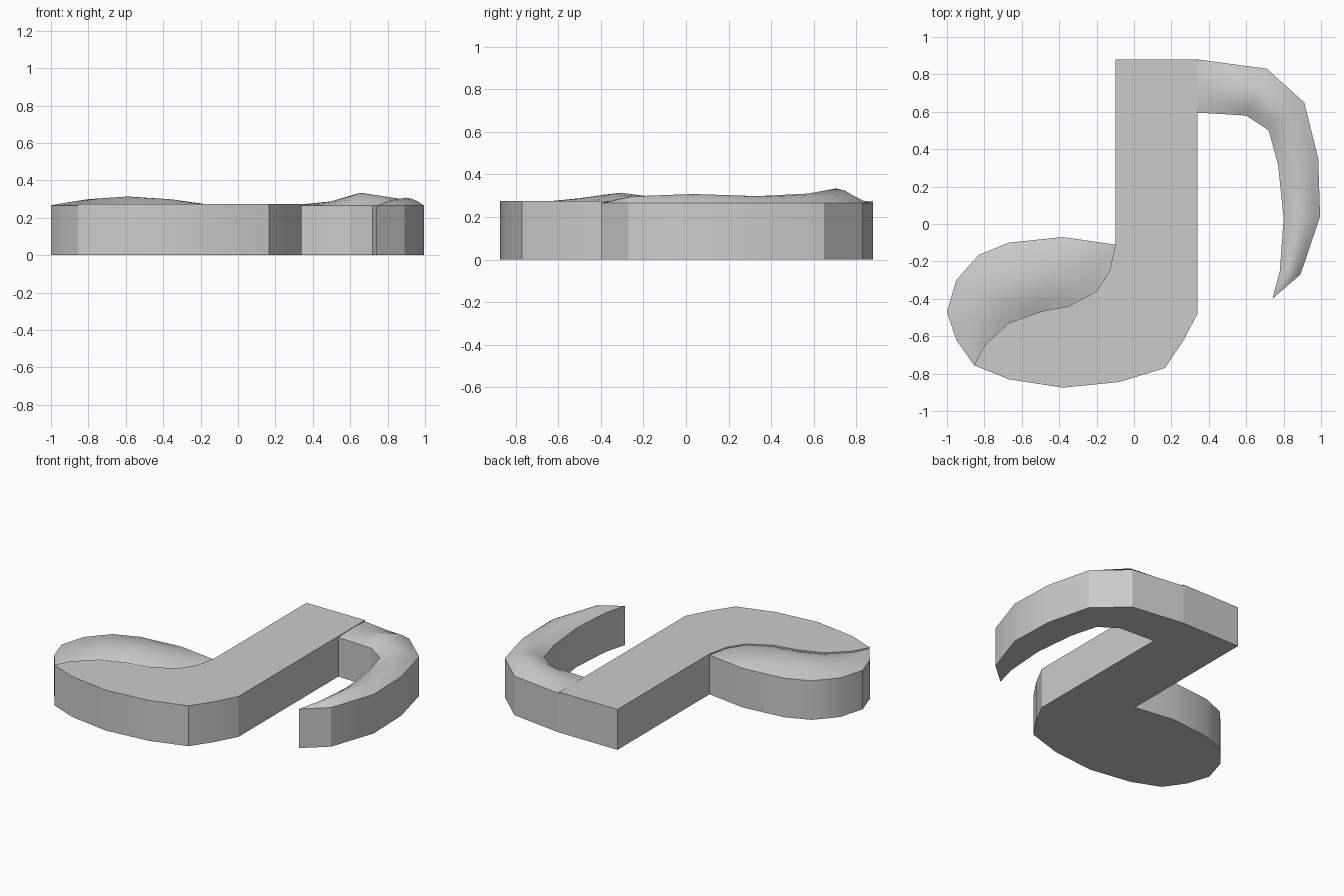
import bpy, bmesh, math

if "Cube" in bpy.data.objects:
    bpy.data.objects.remove(bpy.data.objects["Cube"])

EDGE_Z, PLATE_Z = 0.266, 0.275   # rim height of carved parts, height of flat plate


def finish(name, bm):
    bmesh.ops.remove_doubles(bm, verts=bm.verts, dist=0.0005)
    bmesh.ops.recalc_face_normals(bm, faces=bm.faces)
    me = bpy.data.meshes.new(name)
    bm.to_mesh(me)
    bm.free()
    ob = bpy.data.objects.new(name, me)
    bpy.context.collection.objects.link(ob)
    bpy.ops.object.select_all(action='DESELECT')
    ob.select_set(True)
    bpy.context.view_layer.objects.active = ob
    bpy.ops.object.shade_smooth_by_angle(angle=math.radians(28))
    return ob


def add_face(bm, pts):
    clean = [p for i, p in enumerate(pts) if p != pts[i - 1]]
    if len(clean) > 2:
        bm.faces.new([bm.verts.new(p) for p in clean])


def carved_part(name, outer, inner, peaks, skew, inner_wall, n=6):
    """Prism between two rails with a softly domed top."""
    bm = bmesh.new()

    def top(i, k):
        t = k / n
        (ax, ay), (bx, by) = outer[i], inner[i]
        s = math.sin(math.pi * t ** skew)
        z = EDGE_Z + (peaks[i] - EDGE_Z) * max(s, 0)
        return (ax + (bx - ax) * t, ay + (by - ay) * t, z)

    for i in range(len(outer) - 1):
        for k in range(n):
            add_face(bm, [top(i, k), top(i + 1, k), top(i + 1, k + 1), top(i, k + 1)])
        a, b, c, d = outer[i], outer[i + 1], inner[i + 1], inner[i]
        add_face(bm, [(*p, 0) for p in (a, d, c, b)])
        add_face(bm, [(*a, 0), (*b, 0), (*b, EDGE_Z), (*a, EDGE_Z)])
        if inner_wall:
            add_face(bm, [(*d, 0), (*d, EDGE_Z), (*c, EDGE_Z), (*c, 0)])
    return finish(name, bm)


# Curved seam between flat plate and carved head
seam = [(-.855, -.755), (-.80, -.65), (-.67, -.53), (-.50, -.468),
        (-.35, -.44), (-.20, -.36), (-.13, -.25), (-.10, -.11)]

# Flat plate: stem and lower half of the head
plate = seam + [(-.10, .88), (.34, .88), (.34, .595), (.34, -.48), (.26, -.63),
                (.165, -.77), (-.08, -.845), (-.38, -.875), (-.67, -.83)]
shared = set(range(len(seam) - 1)) | {len(seam) + 1}   # edges touching carved parts
bm = bmesh.new()
add_face(bm, [(*p, 0) for p in plate])
add_face(bm, [(*p, PLATE_Z) for p in plate])
for i, p in enumerate(plate):
    q = plate[(i + 1) % len(plate)]
    z = EDGE_Z if i in shared else 0
    add_face(bm, [(*p, z), (*q, z), (*q, PLATE_Z), (*p, PLATE_Z)])
finish("stem_plate", bm)

# Domed upper part of the head
carved_part("head_dome",
            [(-.855, -.755), (-.95, -.62), (-1, -.47), (-.95, -.30),
             (-.83, -.165), (-.67, -.10), (-.38, -.07), (-.10, -.11)],
            seam, [.266, .275, .288, .305, .314, .304, .280, .266], 1.0, False)

# Hooked flag on the right
carved_part("flag",
            [(.34, .88), (.525, .855), (.71, .83), (.91, .65), (.985, .35),
             (.995, .04), (.89, -.27), (.74, -.40)],
            [(.34, .595), (.47, .588), (.60, .58), (.72, .50), (.77, .32),
             (.80, .03), (.78, -.25), (.74, -.40)],
            [.272, .288, .334, .310, .298, .308, .297, .266], 1.0, True)
